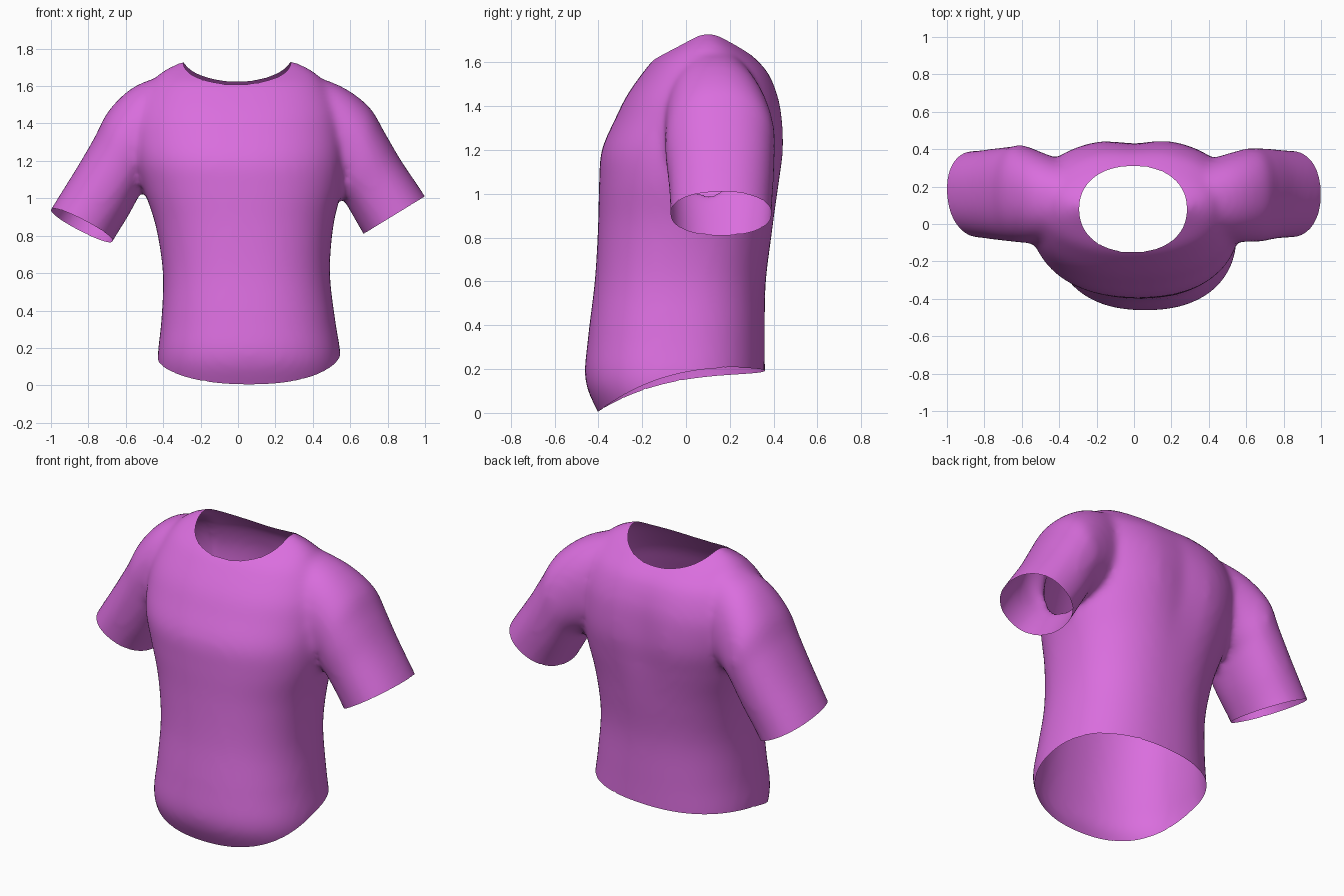
import bpy, bmesh, math
from mathutils import Vector

if "Cube" in bpy.data.objects:
    bpy.data.objects.remove(bpy.data.objects["Cube"])

SEG = 48


def spow(v, p):
    return math.copysign(abs(v) ** p, v)


def superellipse(n):
    for i in range(SEG):
        a = 2 * math.pi * i / SEG
        yield spow(math.cos(a), 2 / n), spow(math.sin(a), 2 / n)


def smooth_rows(rows, sub=5):
    """Catmull-Rom interpolation of rows of numbers."""
    out = []
    for i in range(len(rows) - 1):
        p0, p1, p2 = rows[max(i - 1, 0)], rows[i], rows[i + 1]
        p3 = rows[min(i + 2, len(rows) - 1)]
        for k in range(sub):
            t = k / sub
            out.append([0.5 * (2 * b + (c - a) * t + (2 * a - 5 * b + 4 * c - d) * t * t
                               + (3 * b - a - 3 * c + d) * t ** 3)
                        for a, b, c, d in zip(p0, p1, p2, p3)])
    return out + [list(rows[-1])]


def loft(bm, rings):
    """Closed solid through a list of rings."""
    rings = [[bm.verts.new(p) for p in r] for r in rings]
    for r0, r1 in zip(rings, rings[1:]):
        for i in range(SEG):
            j = (i + 1) % SEG
            bm.faces.new((r0[i], r0[j], r1[j], r1[i]))
    bm.faces.new(rings[0][::-1])
    bm.faces.new(rings[-1])


def cut_away(bm, f):
    """Slice the mesh along f = 0 and drop everything with f > 0."""
    new = []
    for e in list(bm.edges):
        a, b = e.verts
        fa, fb = f(a.co), f(b.co)
        if fa * fb < 0:
            new.append(bmesh.utils.edge_split(e, a, fa / (fa - fb))[1])
    bmesh.ops.connect_verts(bm, verts=new)
    gone = [fc for fc in bm.faces if f(fc.calc_center_median()) > 0]
    bmesh.ops.delete(bm, geom=gone, context='FACES')


bm = bmesh.new()

# Torso sections: z, centre x, half width, front y, back y
torso = [(-0.12, .06, .45, -.33, .34), (0.0, .06, .475, -.40, .355),
         (.15, .06, .49, -.46, .36), (.35, .055, .465, -.447, .36),
         (.6, .045, .447, -.417, .365), (.85, .035, .475, -.402, .40),
         (1.05, .025, .53, -.397, .435), (1.2, .01, .56, -.385, .458),
         (1.35, 0, .565, -.32, .452), (1.45, 0, .55, -.27, .43),
         (1.55, 0, .51, -.20, .385), (1.62, 0, .46, -.14, .32),
         (1.68, 0, .40, -.05, .245), (1.735, 0, .29, .04, .16)]
rings = []
for z, cx, hx, yf, yb in smooth_rows(torso):
    cy, hy = (yf + yb) / 2, (yb - yf) / 2
    ring = []
    for c, s in superellipse(2.3):
        x, y = cx + hx * c, cy + hy * s
        if s > 0:  # spine groove between the shoulder blades
            y -= .03 * math.exp(-(x / .12) ** 2 - ((z - 1.25) / .3) ** 2)
        ring.append((x, y, z))
    rings.append(ring)
loft(bm, rings)

# Sleeve sections: outer x, outer z, inner x, inner z, centre y, half depth
right = [(.35, 1.67, .30, 1.08, .12, .20), (.55, 1.60, .45, 1.06, .14, .235),
         (.70, 1.49, .53, 1.04, .155, .25), (.78, 1.36, .56, 1.00, .155, .25),
         (.87, 1.205, .61, .915, .16, .24), (1.0, 1.01, .67, .81, .16, .232),
         (1.10, .84, .77, .64, .16, .232)]
left = [(-.35, 1.67, -.30, 1.09, .12, .20), (-.55, 1.60, -.43, 1.08, .14, .24),
        (-.69, 1.47, -.50, 1.06, .16, .26), (-.77, 1.32, -.53, 1.01, .16, .255),
        (-.87, 1.15, -.59, .90, .16, .245), (-1.0, .94, -.67, .77, .16, .232),
        (-1.09, .77, -.76, .60, .16, .232)]
for table in (right, left):
    rings = []
    for ox, oz, ix, iz, cy, hy in smooth_rows(table):
        rings.append([((ox + ix) / 2 + (ox - ix) / 2 * c, cy + hy * s,
                       (oz + iz) / 2 + (oz - iz) / 2 * c) for c, s in superellipse(2.2)])
    loft(bm, rings)

bmesh.ops.recalc_face_normals(bm, faces=bm.faces)
mesh = bpy.data.meshes.new("shirt")
bm.to_mesh(mesh)
bm.free()
shirt = bpy.data.objects.new("shirt", mesh)
bpy.context.collection.objects.link(shirt)

# Fuse torso and sleeves into one soft skin
rm = shirt.modifiers.new("fuse", 'REMESH')
rm.mode = 'VOXEL'
rm.voxel_size = .02
sm = shirt.modifiers.new("soften", 'SMOOTH')
sm.factor = .5
sm.iterations = 12
dg = bpy.context.evaluated_depsgraph_get()
fused = bpy.data.meshes.new_from_object(shirt.evaluated_get(dg))
shirt.modifiers.clear()
shirt.data = fused

bm = bmesh.new()
bm.from_mesh(fused)


# Openings: hem, neck and the two cuffs
def hem(p):
    drop = max(0, (.36 - p.y) / .77) ** 2.8
    return .19 - .19 * drop + .04 * p.x * (1 - drop) - p.z


def neck(p):
    r = (abs(p.x + .005) / .288) ** 2.2 + (abs(p.y - .08) / .23) ** 2.2
    return min(1 - r, p.z - 1.4)


def cuff(side, centre, normal):
    c, n = Vector(centre), Vector(normal)
    return lambda p: min((p - c).dot(n), side * p.x - .6)


for opening in (hem, neck, cuff(1, (.835, .16, .91), (.52, 0, -.85)),
                cuff(-1, (-.835, .16, .855), (-.46, -.13, -.88))):
    cut_away(bm, opening)
bmesh.ops.remove_doubles(bm, verts=bm.verts, dist=.004)
for f in bm.faces:
    f.smooth = True
bm.to_mesh(fused)
bm.free()

# Orchid cloth
cloth = bpy.data.materials.new("orchid_cloth")
cloth.diffuse_color = (.70, .155, .73, 1)
cloth.use_nodes = True
cloth.node_tree.nodes["Principled BSDF"].inputs["Base Color"].default_value = cloth.diffuse_color
fused.materials.clear()
fused.materials.append(cloth)
